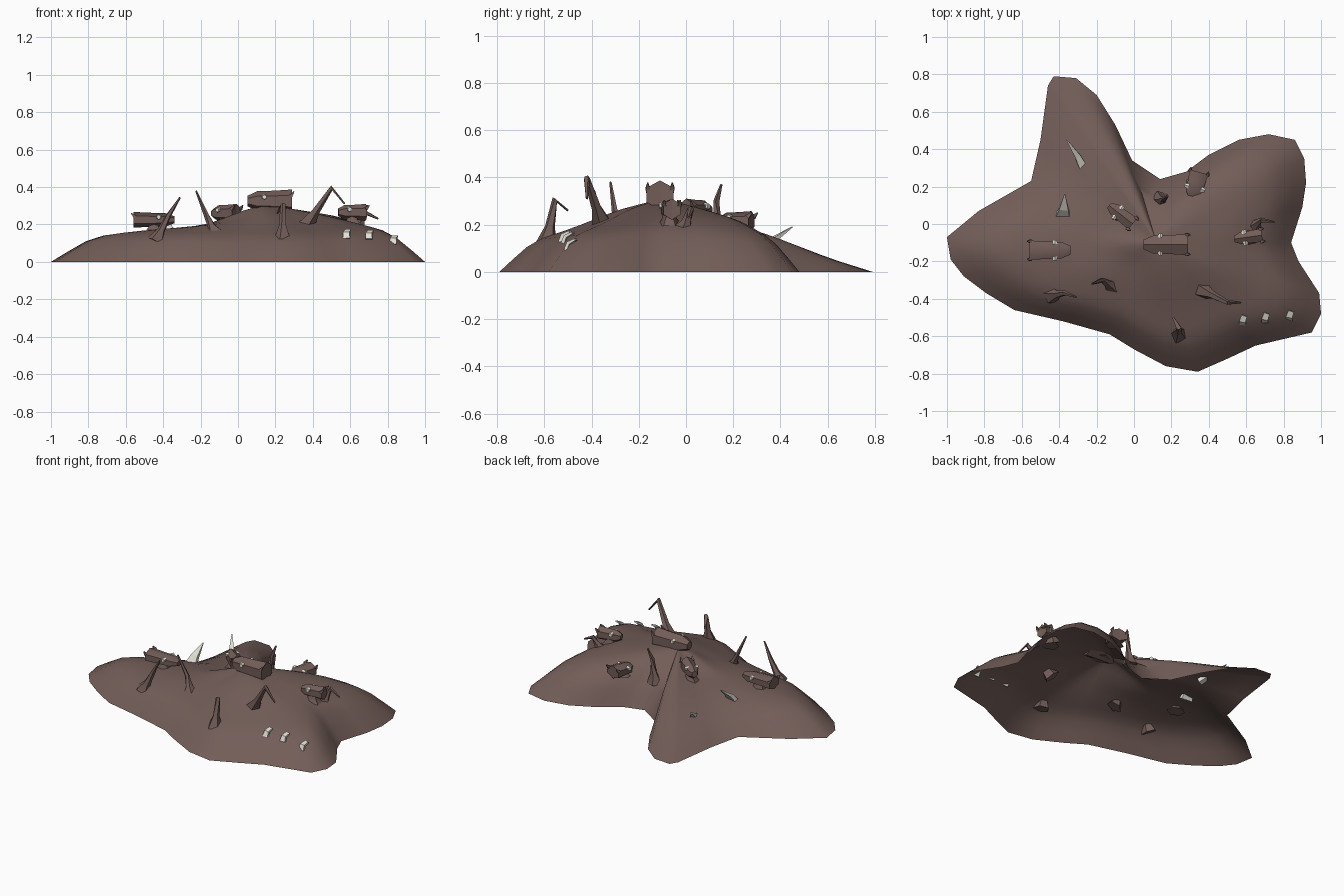
import bpy, bmesh, math
from mathutils import Vector

cube = bpy.data.objects.get("Cube")
if cube:
    bpy.data.objects.remove(cube, do_unlink=True)


def material(name, rgb):
    mat = bpy.data.materials.new(name)
    mat.use_nodes = True
    colour = (*rgb, 1)
    mat.diffuse_color = colour
    mat.node_tree.nodes["Principled BSDF"].inputs["Base Color"].default_value = colour
    return mat


FLESH = material("brown flesh", (.17, .11, .098))
BONE = material("pale bone", (.75, .74, .66))


def finish(name, bm, mat, smooth=True, angle=50):
    mesh = bpy.data.meshes.new(name)
    bm.to_mesh(mesh)
    bm.free()
    mesh.materials.append(mat)
    obj = bpy.data.objects.new(name, mesh)
    bpy.context.scene.collection.objects.link(obj)
    if smooth:
        bpy.ops.object.select_all(action="DESELECT")
        obj.select_set(True)
        bpy.context.view_layer.objects.active = obj
        bpy.ops.object.shade_smooth_by_angle(angle=math.radians(angle))
    return obj


# Footprint of the mound, clockwise from the right-hand tip
OUTLINE = [Vector(p) for p in (
    (-1, -.07), (-.83, .07), (-.55, .23), (-.5, .45), (-.46, .74), (-.43, .79),
    (-.31, .78), (-.2, .69), (-.1, .53), (-.01, .34), (.14, .24), (.28, .28),
    (.4, .37), (.56, .45), (.72, .48), (.86, .45), (.91, .35), (.92, .22),
    (.9, .09), (.84, -.1), (.88, -.2), (.99, -.37), (1, -.48), (.95, -.58),
    (.65, -.65), (.5, -.72), (.34, -.79), (.17, -.76), (0, -.67), (-.13, -.59),
    (-.38, -.52), (-.64, -.46), (-.79, -.37), (-.91, -.28), (-.98, -.19))]
CENTRE = Vector((.12, -.1))

# Slope profiles from crest to rim, keyed by compass angle in degrees
STEPS = (0, .27, .55, .8, 1)
PROFILES = (
    (-180, (.31, .19, .17, .14, 0)),
    (-90, (.31, .26, .18, .12, 0)),
    (-25, (.31, .27, .2, .15, 0)),
    (0, (.31, .28, .25, .18, 0)),
    (45, (.31, .27, .22, .14, 0)),
    (85, (.31, .28, .22, .12, 0)),
    (118, (.31, .22, .14, .05, 0)),
    (180, (.31, .19, .17, .14, 0)))


def along(profile, t):
    for i in range(len(STEPS) - 1):
        if t <= STEPS[i + 1]:
            f = (t - STEPS[i]) / (STEPS[i + 1] - STEPS[i])
            return profile[i] + (profile[i + 1] - profile[i]) * f
    return 0


def height(angle, t):
    for (a, low), (b, high) in zip(PROFILES, PROFILES[1:]):
        if angle <= b:
            f = (angle - a) / (b - a)
            return along(low, t) * (1 - f) + along(high, t) * f
    return 0


def ground(x, y):
    d = Vector((x, y)) - CENTRE
    if d.length < .001:
        return height(0, 0)
    reach = 1
    for i, a in enumerate(OUTLINE):
        p, q = OUTLINE[i - 1] - CENTRE, a - CENTRE
        e = q - p
        den = d.cross(e)
        if abs(den) > 1e-9:
            s, u = p.cross(e) / den, p.cross(d) / den
            if s > 0 and 0 <= u <= 1:
                reach = s
    return height(math.degrees(math.atan2(d.y, d.x)), min(1 / reach, 1))


# Hollow mound: shrinking copies of the footprint, open underneath
bm = bmesh.new()
RINGS = 12
rings = []
for k in range(RINGS):
    t = 1 - k / RINGS
    ring = []
    for p in OUTLINE:
        d = p - CENTRE
        z = height(math.degrees(math.atan2(d.y, d.x)), t)
        ring.append(bm.verts.new((*(CENTRE + d * t), z)))
    rings.append(ring)
top = bm.verts.new((*CENTRE, height(0, 0)))
n = len(OUTLINE)
for k in range(RINGS):
    for i in range(n):
        j = (i + 1) % n
        if k + 1 < RINGS:
            bm.faces.new((rings[k][j], rings[k][i], rings[k + 1][i], rings[k + 1][j]))
        else:
            bm.faces.new((rings[k][j], rings[k][i], top))
inner = [v for v in bm.verts if not v.is_boundary]
bmesh.ops.smooth_vert(bm, verts=inner, factor=.5, use_axis_z=True)
finish("mound", bm, FLESH)


def tube(name, path, sizes, mat, sides=6, open_end=False, smooth=True):
    """Loft ellipses (half width, half height) along a path."""
    bm = bmesh.new()
    pts = [Vector(p) for p in path]
    loops = []
    for i, (p, (w, h)) in enumerate(zip(pts, sizes)):
        tangent = (pts[min(i + 1, len(pts) - 1)] - pts[max(i - 1, 0)]).normalized()
        side = tangent.cross(Vector((0, 0, 1)))
        side = side.normalized() if side.length > .2 else Vector((1, 0, 0))
        up = side.cross(tangent)
        loops.append([bm.verts.new(p + side * w * math.cos(a) + up * h * math.sin(a))
                      for a in (math.tau * (s + .5) / sides for s in range(sides))])
    for a, b in zip(loops, loops[1:]):
        for s in range(sides):
            r = (s + 1) % sides
            bm.faces.new((a[s], a[r], b[r], b[s]))
    bm.faces.new(loops[0])
    if not open_end:
        bm.faces.new(loops[-1])
    bmesh.ops.recalc_face_normals(bm, faces=bm.faces)
    return finish(name, bm, mat, smooth)


# Bent spikes growing out of the mound: base, knee and tip with flared roots
SPIKES = {
    "front_left_hook": ((.36, -.35), (.5, -.42, .395), (.57, -.42, .31)),
    "front_hook": ((.24, -.59), (.24, -.555, .305), (.21, -.5, .26)),
    "right_hook": ((-.44, -.38), (-.37, -.37, .25), (-.31, -.39, .345)),
    "middle_hook": ((-.12, -.33), (-.17, -.3, .25), (-.225, -.32, .38)),
    "back_hook": ((.14, .13), (.16, .13, .3), (.18, .15, .37)),
    "left_hook": ((.64, -.01), (.68, .02, .265), (.75, .01, .23)),
}
for name, ((x, y), knee, tip) in SPIKES.items():
    root = Vector((x, y, ground(x, y) - .03))
    knee, tip = Vector(knee), Vector(tip)
    low = root.lerp(knee, .4)
    tube(name, (root, low, knee, tip),
         ((.05, .05), (.022, .022), (.014, .014), (.005, .005)), FLESH, 5)


# Open-mouthed pods on short stems, with a small pale eye on each side
def pod(name, centre, heading, length, wide, tall):
    c = Vector(centre)
    d = Vector((math.cos(math.radians(heading)), math.sin(math.radians(heading)), 0))
    side = Vector((-d.y, d.x, 0))
    foot = Vector((c.x, c.y, ground(c.x, c.y) - .02))
    tube(name + "_stem", (foot, foot.lerp(c, .5), c),
         ((.06, .05), (.03, .03), (.03, .03)), FLESH)
    spans = (-.5, -.28, .1, .5, .47, .1)
    scales = (.45, .85, .9, 1, .85, .6)
    tube(name + "_head", [c + d * length * s for s in spans],
         [(wide * s, tall * s) for s in scales], FLESH, 6)
    # Horn tips at the two upper corners of the mouth
    for sign in (-1, 1):
        rim = c + d * length * .46 + side * sign * wide * .8 + Vector((0, 0, tall * .4))
        horn = rim + d * .02 + Vector((0, 0, tall * .45))
        tube(name + "_horn", (rim, horn), ((.014, .014), (.003, .003)), FLESH, 4)
        eye = c - d * length * .12 + side * sign * wide * .76 + Vector((0, 0, tall * .35))
        tube(name + "_eye", (eye - side * sign * .012, eye + side * sign * .01),
             ((.016, .016), (.012, .012)), BONE, 6, smooth=False)


pod("crest_pod", (.17, -.11, .325), 0, .24, .065, .062)
pod("left_pod", (.61, -.07, .265), 8, .15, .042, .045)
pod("right_pod", (-.45, -.14, .225), 180, .22, .06, .042)
pod("middle_pod", (-.07, .05, .26), -38, .16, .045, .05)
pod("back_pod", (.33, .21, .215), 75, .14, .06, .042)

# Row of flat teeth along the front left lobe
for i, x in enumerate((.58, .7, .83)):
    y = -.52 + i * .012
    z = ground(x, y)
    tube("row_tooth", ((x, y - .015, z - .02), (x, y, z + .01), (x + .01, y + .03, z + .025)),
         ((.026, .01), (.024, .01), (.022, .006)), BONE, 4, smooth=False)

# Two long fangs towards the back
z = ground(-.27, .31)
tube("back_fang", ((-.27, .3, z - .02), (-.3, .36, z + .01), (-.36, .45, .19)),
     ((.03, .02), (.022, .015), (.003, .003)), BONE, 4, smooth=False)
z = ground(-.38, .05)
tube("side_fang", ((-.38, .04, z - .02), (-.375, .08, z + .03), (-.37, .16, z + .09)),
     ((.055, .02), (.035, .015), (.003, .003)), BONE, 4, smooth=False)
